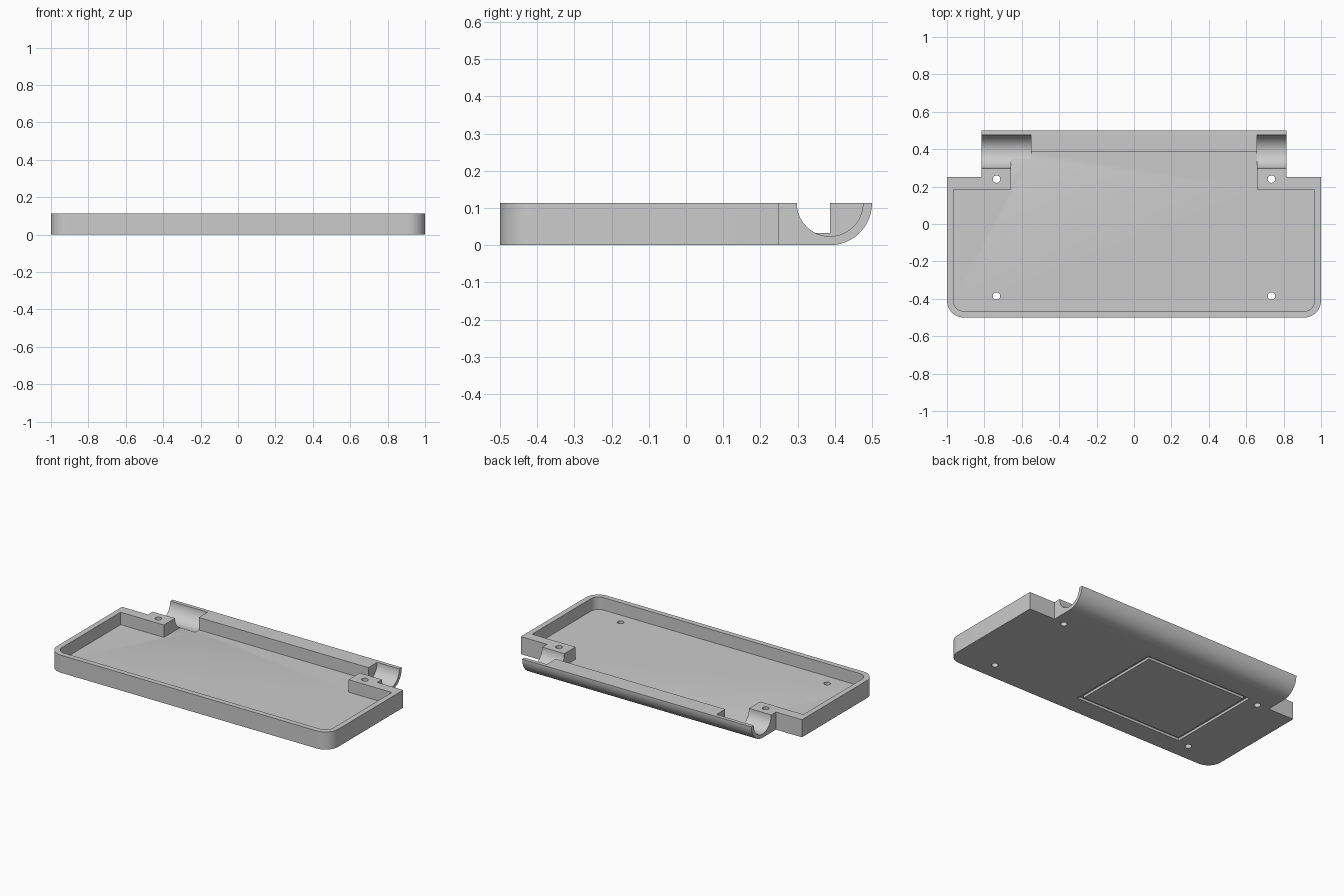
import bpy, bmesh, math
from mathutils import Vector

if "Cube" in bpy.data.objects:
    bpy.data.objects.remove(bpy.data.objects["Cube"])

H = 0.113            # overall height
FLOOR = 0.033        # floor thickness
HINGE_Y, HINGE_R, BORE_R = 0.387, 0.113, 0.089

grey = bpy.data.materials.new("plain grey")
grey.diffuse_color = (0.6, 0.6, 0.6, 1)
grey.use_nodes = True
grey.node_tree.nodes["Principled BSDF"].inputs["Base Color"].default_value = grey.diffuse_color


def prism(name, points, offset):
    """Extrude a closed 3D outline along an offset vector."""
    bm = bmesh.new()
    face = bm.faces.new([bm.verts.new(p) for p in points])
    geom = bmesh.ops.extrude_face_region(bm, geom=[face])["geom"]
    moved = [v for v in geom if isinstance(v, bmesh.types.BMVert)]
    bmesh.ops.translate(bm, verts=moved, vec=Vector(offset))
    bmesh.ops.recalc_face_normals(bm, faces=bm.faces)
    mesh = bpy.data.meshes.new(name)
    bm.to_mesh(mesh)
    bm.free()
    mesh.materials.append(grey)
    obj = bpy.data.objects.new(name, mesh)
    bpy.context.collection.objects.link(obj)
    return obj


def flat(name, outline, z0, z1):
    return prism(name, [(x, y, z0) for x, y in outline], (0, 0, z1 - z0))


def along_x(name, profile, x0, x1):
    return prism(name, [(x0, y, z) for y, z in profile], (x1 - x0, 0, 0))


def arc(cx, cy, r, a0, a1, n):
    angles = [math.radians(a0 + (a1 - a0) * i / n) for i in range(n + 1)]
    return [(cx + r * math.cos(a), cy + r * math.sin(a)) for a in angles]


def rect(x0, y0, x1, y1):
    return [(x0, y0), (x1, y0), (x1, y1), (x0, y1)]


def stepped_outline(x, y0, y1, step_x, y2, r):
    """Rounded front corners, square back with a narrower raised middle."""
    return (arc(-x + r, y0 + r, r, 180, 270, 12) + arc(x - r, y0 + r, r, 270, 360, 12)
            + [(x, y1), (step_x, y1), (step_x, y2),
               (-step_x, y2), (-step_x, y1), (-x, y1)])


def cut(target, cutter):
    mod = target.modifiers.new("cut", 'BOOLEAN')
    mod.operation, mod.solver, mod.object = 'DIFFERENCE', 'EXACT', cutter
    bpy.context.view_layer.objects.active = target
    bpy.ops.object.modifier_apply(modifier=mod.name)
    bpy.data.objects.remove(cutter)


# Solid body
tray = flat("hinged_tray", stepped_outline(1, -0.5, 0.25, 0.815, 0.5, 0.09), 0, H)

# Round the underside of the hinge barrel
cut(tray, along_x("barrel_rounding",
                  arc(HINGE_Y, H, HINGE_R, -90, 0, 24)
                  + [(0.6, H), (0.6, -0.1), (HINGE_Y, -0.1)], -1.1, 1.1))

# Inner cavity
cut(tray, flat("cavity", stepped_outline(0.965, -0.466, 0.185, 0.657, HINGE_Y, 0.055),
               FLOOR, 0.3))

# Hinge sockets at both ends
for x0, x1 in ((-0.9, -0.55), (0.657, 0.9)):
    cut(tray, along_x("socket", arc(HINGE_Y, H, BORE_R, 180, 360, 40)
                      + [(HINGE_Y + BORE_R, 0.3), (HINGE_Y - BORE_R, 0.3)], x0, x1))

# Screw holes
for x in (-0.735, 0.735):
    for y in (-0.385, 0.24):
        cut(tray, flat("screw_hole", arc(x, y, 0.02, 0, 360, 24)[:-1], -0.1, 0.3))

# Square groove in the underside
groove = flat("groove", rect(-0.65, -0.37, 0.118, 0.27), -0.05, 0.016)
w = 0.024
cut(groove, flat("groove_core", rect(-0.65 + w, -0.37 + w, 0.118 - w, 0.27 - w), -0.1, 0.1))
cut(tray, groove)

# Smooth the curves, keep the edges crisp
bpy.ops.object.select_all(action='DESELECT')
tray.select_set(True)
bpy.context.view_layer.objects.active = tray
bpy.ops.object.shade_smooth_by_angle(angle=math.radians(30))
